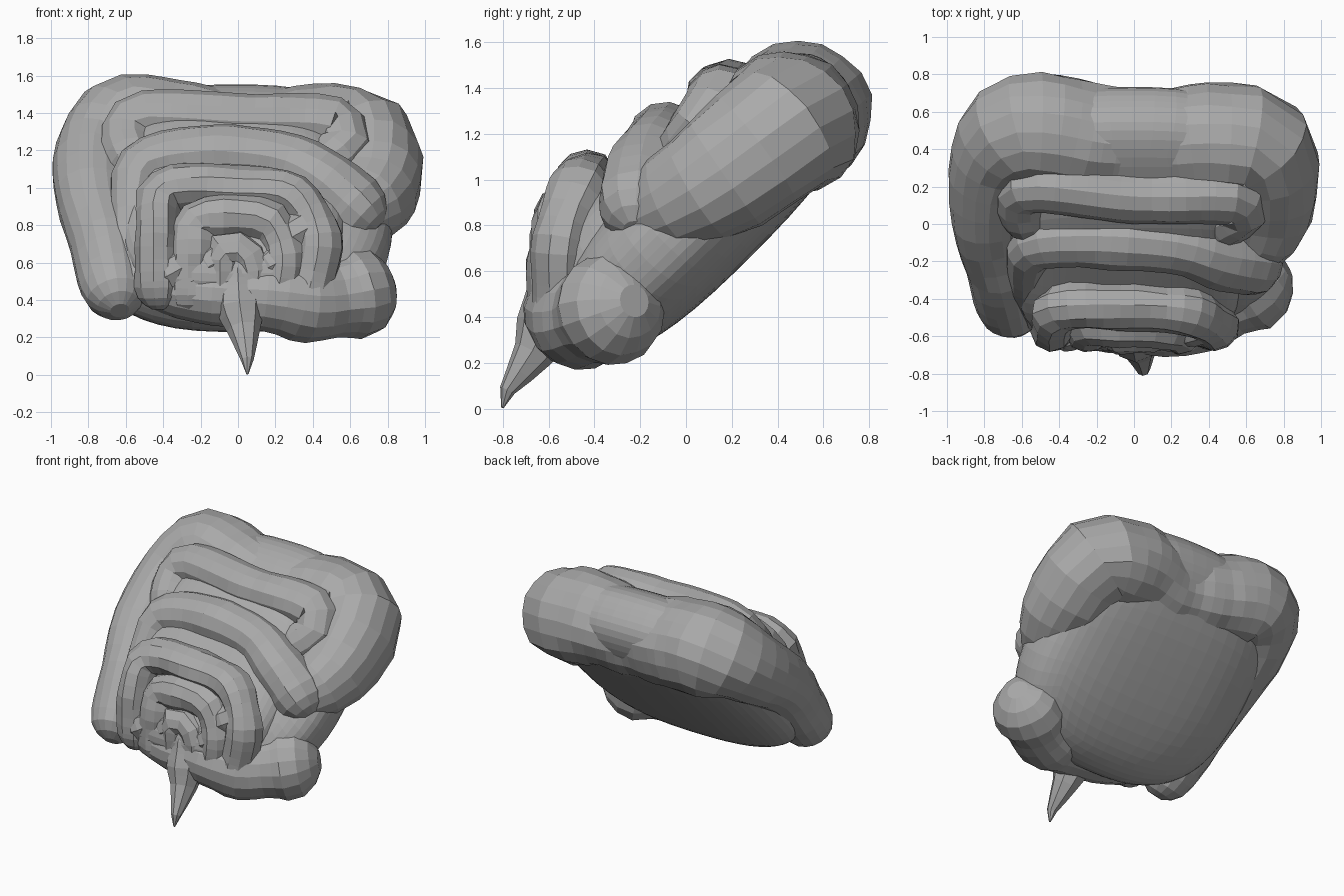
import bpy, bmesh, math, random
from mathutils import Vector, noise

cube = bpy.data.objects.get("Cube")
if cube:
    bpy.data.objects.remove(cube)

mat = bpy.data.materials.new("flesh_grey")
mat.use_nodes = True
grey = (0.4, 0.4, 0.4, 1)
mat.diffuse_color = grey
mat.node_tree.nodes["Principled BSDF"].inputs["Base Color"].default_value = grey


def finish(name, bm):
    """Turn a bmesh into a named, flat shaded object."""
    bmesh.ops.recalc_face_normals(bm, faces=bm.faces)
    mesh = bpy.data.meshes.new(name)
    bm.to_mesh(mesh)
    bm.free()
    mesh.materials.append(mat)
    obj = bpy.data.objects.new(name, mesh)
    bpy.context.collection.objects.link(obj)
    return obj


def spline(points, step):
    """Smooth path through (x, z, depth, radius) points."""
    pts = [Vector(p) for p in points]
    pts = [pts[0]] + pts + [pts[-1]]
    out = []
    for a, b, c, d in zip(pts, pts[1:], pts[2:], pts[3:]):
        count = max(1, round((c - b).length / step))
        for i in range(count):
            t = i / count
            out.append(0.5 * (2 * b + (c - a) * t + (2 * a - 5 * b + 4 * c - d) * t * t
                              + (3 * b - a - 3 * c + d) * t ** 3))
    return out + [pts[-1]]


def tube(name, points, sides=12, step=0.08, lumps=0.08):
    """Round-ended gut tube; depth is measured as z minus y, across the tilted slab."""
    path = [(Vector((p[0], p[1] - p[2], p[1])), p[3]) for p in spline(points, step)]
    centres = [c for c, r in path]
    tangents = [(centres[min(i + 1, len(path) - 1)] - centres[max(i - 1, 0)]).normalized()
                for i in range(len(path))]
    rings = []
    for s in (0.3, 0.7, 1.1):
        rings.append((centres[0] - tangents[0] * path[0][1] * math.cos(s), path[0][1] * math.sin(s), tangents[0]))
    rings += [(c, r, t) for (c, r), t in zip(path, tangents)]
    for s in (1.1, 0.7, 0.3):
        rings.append((centres[-1] + tangents[-1] * path[-1][1] * math.cos(s), path[-1][1] * math.sin(s), tangents[-1]))
    bm = bmesh.new()
    side = tangents[0].orthogonal()
    previous = None
    for c, r, t in rings:
        side = (side - t * side.dot(t)).normalized()
        other = t.cross(side)
        ring = []
        for k in range(sides):
            a = math.tau * k / sides
            offset = side * math.cos(a) + other * math.sin(a)
            wobble = 1 + lumps * noise.noise((c + offset * r) * 5)
            ring.append(bm.verts.new(c + offset * r * wobble))
        if previous:
            for k in range(sides):
                n = (k + 1) % sides
                bm.faces.new((previous[k], previous[n], ring[n], ring[k]))
        else:
            bm.faces.new(ring)
        previous = ring
    bm.faces.new(previous)
    return finish(name, bm)


def slab(name, centre, half, power):
    """Superellipsoid lying in the plane of the tilted slab."""
    bm = bmesh.new()
    bmesh.ops.create_cube(bm, size=2)
    bmesh.ops.subdivide_edges(bm, edges=bm.edges, cuts=13, use_grid_fill=True)
    h = math.sqrt(0.5)
    for v in bm.verts:
        p = v.co
        p = p / sum(abs(q) ** power for q in p) ** (1 / power)
        x, u, n = (c + q * s for c, q, s in zip(centre, p, half))
        v.co = (x, (u - n) * h, (u + n) * h)
    return finish(name, bm)


def front_depth(z):
    """Depth of the bulging front where the small bowel lies."""
    return 0.33 + 1.9 * z - 0.75 * z * z


# Body behind the coils: rounded back sheet and the bulging middle
slab("back_sheet", (-0.01, 0.68, 0.58), (0.84, 0.83, 0.31), 2.7)
slab("middle_mass", (-0.03, 0.54, 0.68), (0.62, 0.7, 0.285), 3.2)

# Large bowel framing the sides and top
tube("large_bowel", [
    (-0.66, 0.47, 0.9, 0.18), (-0.71, 0.7, 0.92, 0.2), (-0.77, 0.95, 0.92, 0.21),
    (-0.74, 1.17, 0.84, 0.25), (-0.57, 1.3, 0.8, 0.31), (-0.2, 1.25, 0.8, 0.3),
    (0.1, 1.22, 0.8, 0.28), (0.4, 1.25, 0.8, 0.31), (0.66, 1.21, 0.8, 0.31),
    (0.7, 1.03, 0.86, 0.28), (0.66, 0.9, 0.94, 0.23), (0.55, 0.84, 1.02, 0.18)], sides=18)

# Lower bowel, rounded lobes on the left
tube("lower_bowel", [
    (0.61, 0.43, 0.77, 0.245), (0.5, 0.41, 0.81, 0.21), (0.36, 0.4, 0.86, 0.23),
    (0.14, 0.43, 0.95, 0.19), (-0.2, 0.45, 0.95, 0.18), (-0.42, 0.5, 0.95, 0.16)], sides=16)

# Upper loop, bending down at both ends
tube("upper_loop", [
    (-0.58, 1.17, 1.12, 0.14), (-0.6, 1.29, 1.13, 0.14), (-0.48, 1.38, 1.18, 0.14),
    (0, 1.36, 1.21, 0.15), (0.42, 1.35, 1.2, 0.15), (0.55, 1.31, 1.17, 0.15),
    (0.58, 1.22, 1.14, 0.15), (0.48, 1.13, 1.12, 0.14)])

# Fold rising on the right, crossing, then sweeping down on the left
tube("sweeping_fold", [
    (-0.54, 0.5, 0.97, 0.1), (-0.57, 0.85, 1.12, 0.11), (-0.52, 1.1, 1.21, 0.14),
    (-0.2, 1.18, 1.26, 0.16), (0.2, 1.15, 1.26, 0.16), (0.42, 1.06, 1.23, 0.17),
    (0.61, 0.9, 1.1, 0.19)])

# Nested arches of small bowel
for label, w, top, low, r in (("outer", 0.43, 1.0, 0.47, 0.125),
                              ("middle", 0.25, 0.84, 0.44, 0.12),
                              ("inner", 0.08, 0.67, 0.45, 0.11)):
    mid = (low + top) / 2
    outline = [(-w, low), (-w, mid), (-w * 0.9, top - 0.02), (0, top),
               (w * 0.7, top - 0.04), (w, mid), (w * 0.9, low)]
    tube(label + "_arch", [(x, z, front_depth(z) - w * 0.08, r) for x, z in outline],
         sides=10, lumps=0.25)

# Small knotted bulges bridging the arches
random.seed(4)
for i in range(7):
    x, z = -0.33 + 0.11 * i, random.uniform(0.5, 0.8)
    d = front_depth(z) - 0.02
    tube("small_bulge", [(x - 0.03, z - 0.02, d - 0.02, 0.105), (x + 0.04, z + 0.02, d, 0.105)],
         sides=8)

# Tapered outlet at the bottom
tube("outlet_spike", [
    (0, 0.52, 1.13, 0.09), (0.01, 0.37, 0.99, 0.125), (0.03, 0.24, 0.91, 0.09),
    (0.05, 0.08, 0.86, 0.035), (0.05, 0.01, 0.81, 0.008)], sides=8)
